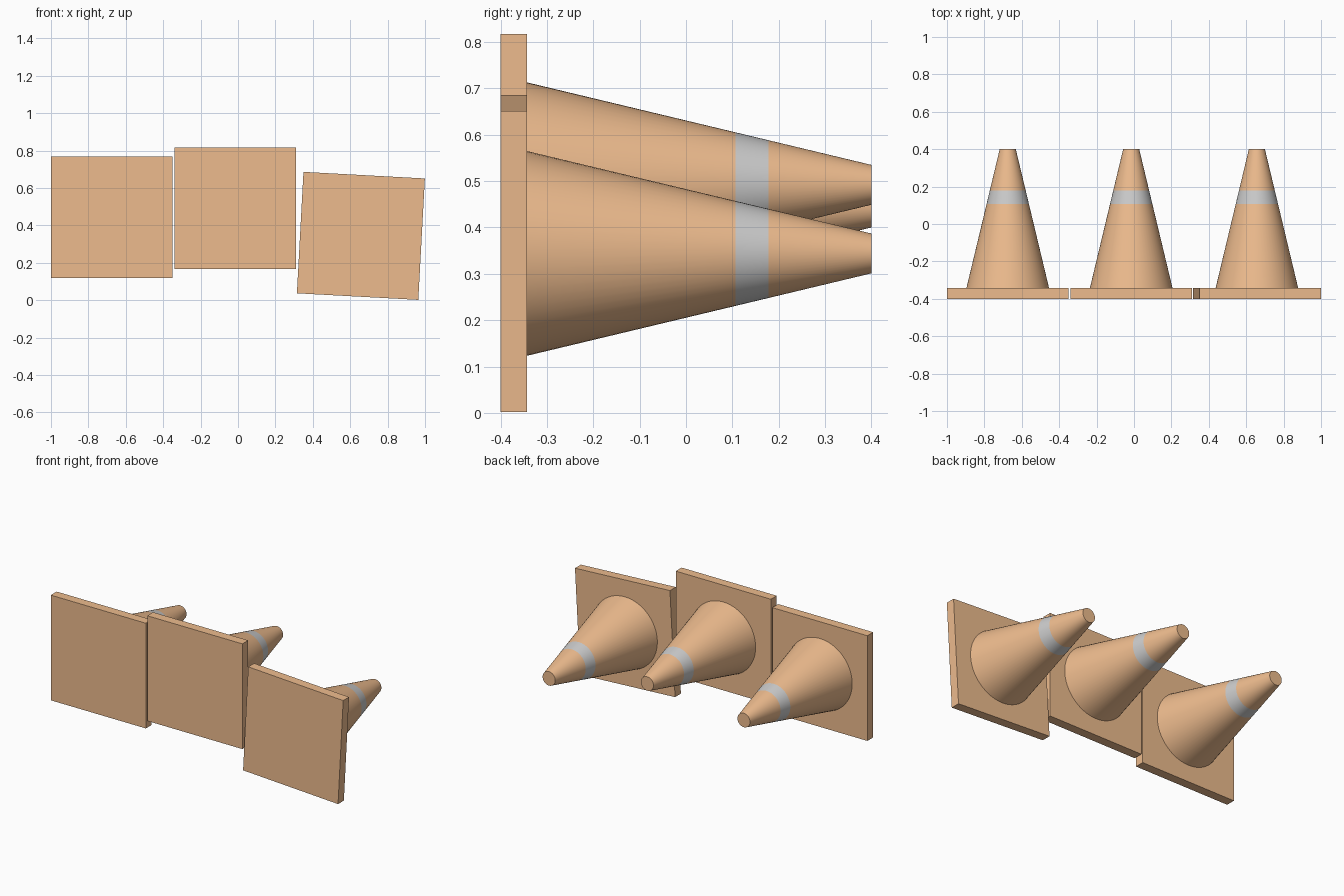
import bpy, bmesh, math

if "Cube" in bpy.data.objects:
    bpy.data.objects.remove(bpy.data.objects["Cube"])

SIZE, BACK, FACE, TIP = 0.65, -0.4, -0.343, 0.4


def material(name, color):
    m = bpy.data.materials.new(name)
    m.diffuse_color = color
    m.use_nodes = True
    m.node_tree.nodes["Principled BSDF"].inputs["Base Color"].default_value = m.diffuse_color
    return m


orange = material("orange", (0.85, 0.5, 0.27, 1))
grey = material("reflective_grey", (0.75, 0.75, 0.75, 1))


def radius(y):
    # straight taper from foot to tip
    return 0.221 + (0.043 - 0.221) * (y - FACE) / (TIP - FACE)


def make_object(name, bm, mats, loc, angle):
    bmesh.ops.recalc_face_normals(bm, faces=bm.faces)
    me = bpy.data.meshes.new(name)
    bm.to_mesh(me)
    bm.free()
    for m in mats:
        me.materials.append(m)
    ob = bpy.data.objects.new(name, me)
    ob.location = loc
    ob.rotation_euler.y = angle
    bpy.context.collection.objects.link(ob)
    return ob


def base_plate(name, loc, angle):
    bm = bmesh.new()
    bmesh.ops.create_cube(bm, size=1)
    for v in bm.verts:
        v.co.x *= SIZE
        v.co.z *= SIZE
        v.co.y = BACK if v.co.y < 0 else FACE
    make_object(name, bm, [orange], loc, angle)


def cone_body(name, loc, angle, n=64):
    bm = bmesh.new()
    rings = []
    for y in (FACE, 0.107, 0.178, TIP):
        r = radius(y)
        rings.append([bm.verts.new((r * math.cos(2 * math.pi * i / n), y,
                                    r * math.sin(2 * math.pi * i / n))) for i in range(n)])
    for k in range(3):
        for i in range(n):
            j = (i + 1) % n
            f = bm.faces.new((rings[k][i], rings[k][j], rings[k + 1][j], rings[k + 1][i]))
            f.material_index = 1 if k == 1 else 0   # reflective band
    bm.faces.new(rings[0])
    bm.faces.new(rings[3])
    ob = make_object(name, bm, [orange, grey], loc, angle)
    bpy.ops.object.select_all(action='DESELECT')
    ob.select_set(True)
    bpy.context.view_layer.objects.active = ob
    bpy.ops.object.shade_smooth_by_angle(angle=math.radians(30))


# three traffic cones lying with their tips towards +y
cones = [("left", -0.675, 0.443, 0),
         ("middle", -0.015, 0.492, 0),
         ("right", 0.657, 0.344, math.radians(3.1))]
for side, x, z, a in cones:
    base_plate(side + "_base", (x, 0, z), a)
    cone_body(side + "_cone", (x, 0, z), a)
